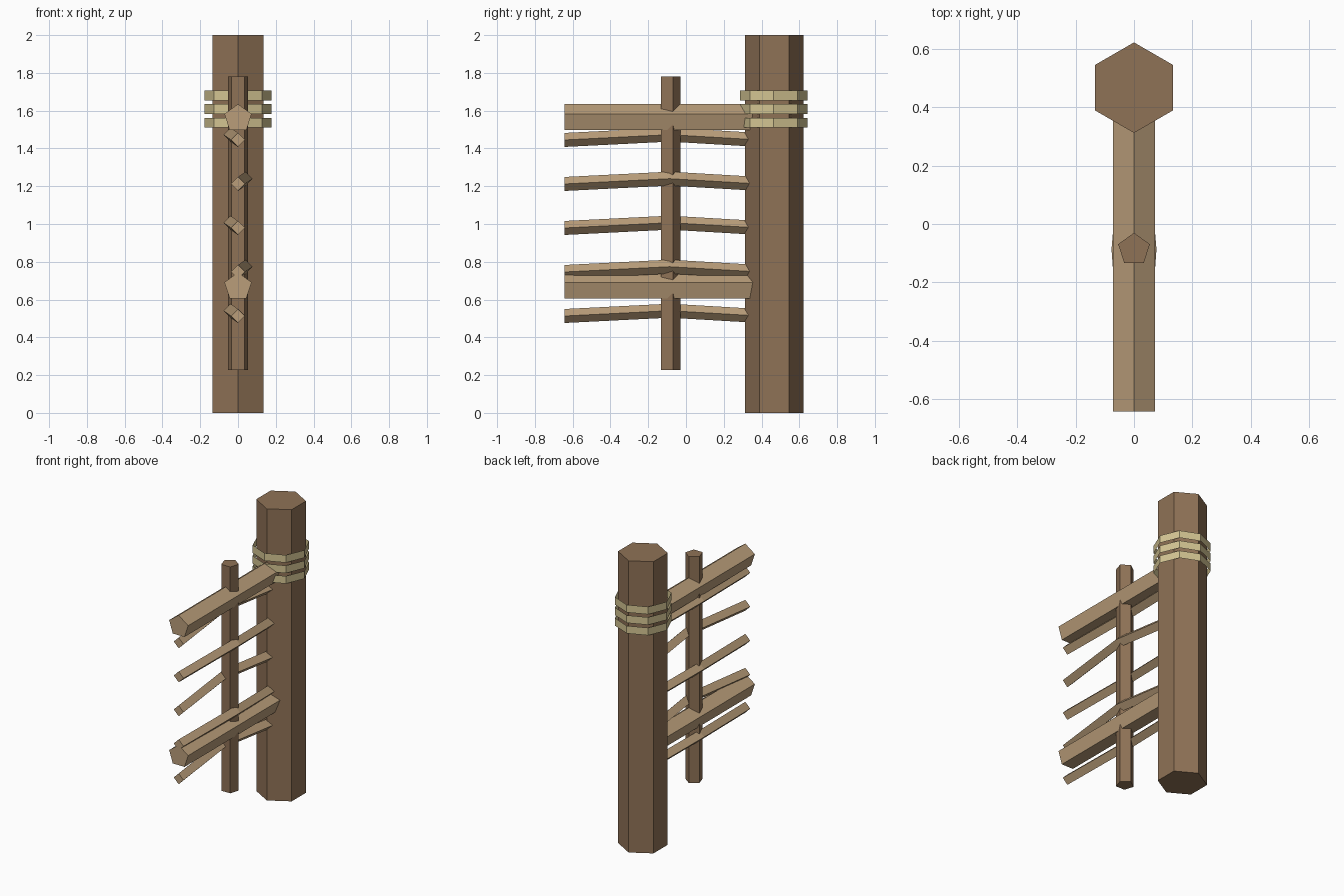
import bpy, bmesh
from math import cos, sin, pi
from mathutils import Vector

if "Cube" in bpy.data.objects:
    bpy.data.objects.remove(bpy.data.objects["Cube"])


def material(name, rgb):
    m = bpy.data.materials.new(name)
    m.use_nodes = True
    linear = [((c / 255 + 0.055) / 1.055) ** 2.4 for c in rgb]
    m.diffuse_color = (*linear, 1)
    m.node_tree.nodes["Principled BSDF"].inputs["Base Color"].default_value = (*linear, 1)
    return m


dark_wood = material("dark wood", (143, 114, 86))
light_wood = material("light wood", (186, 158, 122))
rope = material("pale rope", (212, 197, 147))


def beam(name, points, axis, sides, radius, mat, capped=True):
    """Sweep a regular polygon, one corner up or back, through points along y or z."""
    bm = bmesh.new()
    rings = []
    for p in points:
        ring = []
        for i in range(sides):
            a = 2 * pi * i / sides
            u, v = radius * sin(a), radius * cos(a)
            offset = Vector((u, 0, v) if axis == "y" else (u, v, 0))
            ring.append(bm.verts.new(Vector(p) + offset))
        rings.append(ring)
    for a, b in zip(rings, rings[1:]):
        for i in range(sides):
            j = (i + 1) % sides
            bm.faces.new((a[i], a[j], b[j], b[i]))
    if capped:
        bm.faces.new(rings[0])
        bm.faces.new(rings[-1])
    bmesh.ops.recalc_face_normals(bm, faces=bm.faces)
    mesh = bpy.data.meshes.new(name)
    bm.to_mesh(mesh)
    bm.free()
    mesh.materials.append(mat)
    obj = bpy.data.objects.new(name, mesh)
    bpy.context.collection.objects.link(obj)
    return obj


POST_Y, STAKE_Y, FRONT_Y = 0.467, -0.087, -0.643

# Main post and thin upright stake
beam("post", [(0, POST_Y, 0), (0, POST_Y, 2)], "z", 6, 0.155, dark_wood)
beam("stake", [(0, STAKE_Y, 0.228), (0, STAKE_Y, 1.78)], "z", 5, 0.057, dark_wood)

# Horizontal rails running into the post
for name, z in (("lower_rail", 0.668), ("upper_rail", 1.559)):
    beam(name, [(0, FRONT_Y, z), (0, 0.42, z)], "y", 5, 0.0757, light_wood)

# Slats woven alternately to each side of the stake
for i in range(5):
    z = 0.513 + 0.233 * i
    side = -1 if i % 2 == 0 else 1
    path = [(0, FRONT_Y, z), (side * 0.04, STAKE_Y, z + 0.028), (0, 0.39, z)]
    beam(f"slat_{i + 1}", path, "y", 4, 0.037, light_wood)

# Open rope bands around the post
for i in range(3):
    z = 1.51 + 0.072 * i
    beam(f"rope_band_{i + 1}", [(0, POST_Y - 0.003, z), (0, POST_Y - 0.003, z + 0.052)],
         "z", 8, 0.178, rope, capped=False)
